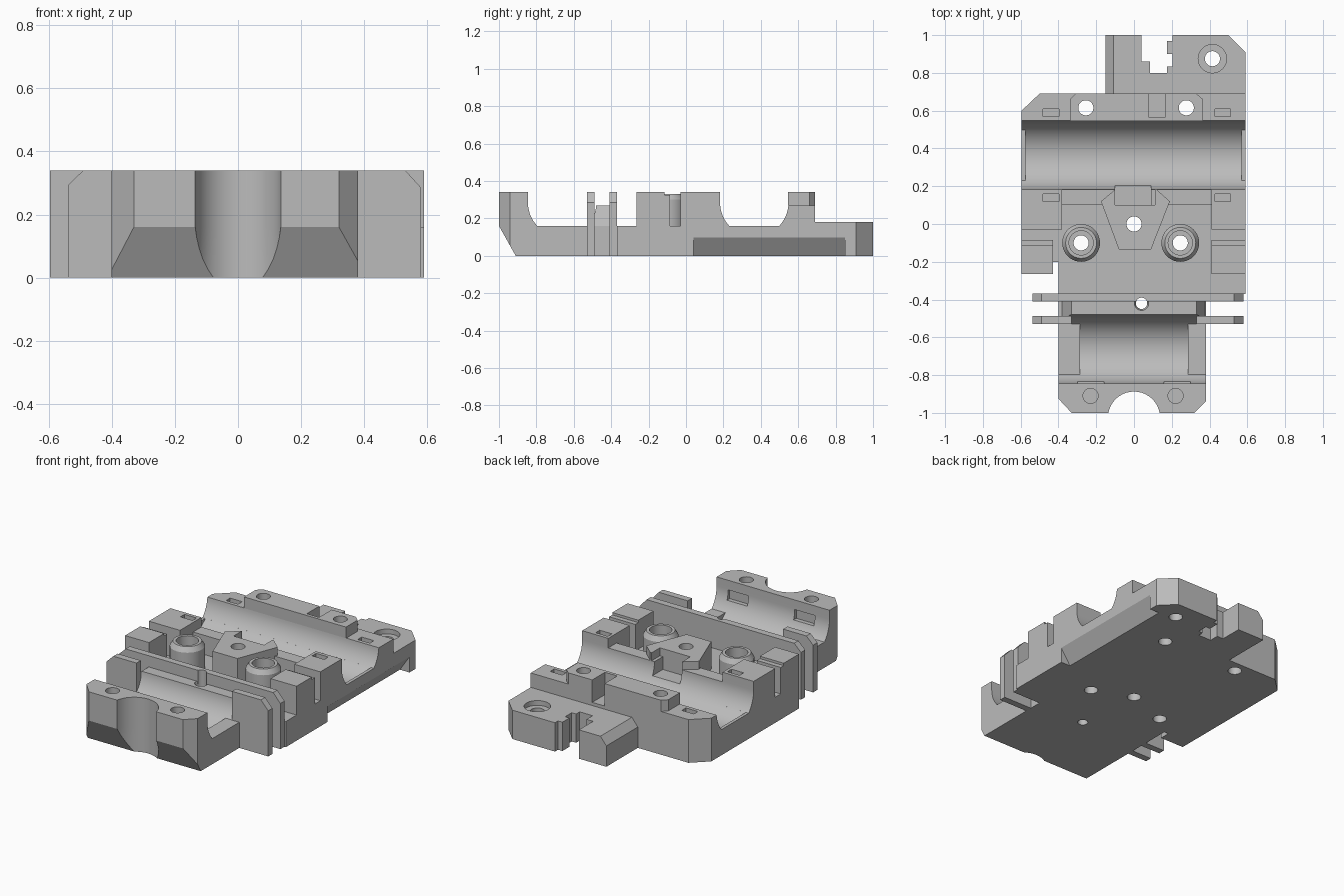
import bpy, bmesh, math
from mathutils import Matrix

cube = bpy.data.objects.get("Cube")
if cube:
    bpy.data.objects.remove(cube, do_unlink=True)

grey = bpy.data.materials.new("light_grey")
grey.use_nodes = True
grey.diffuse_color = (0.5, 0.5, 0.5, 1)
grey.node_tree.nodes["Principled BSDF"].inputs["Base Color"].default_value = (0.5, 0.5, 0.5, 1)


def finish(name, bm):
    bmesh.ops.recalc_face_normals(bm, faces=bm.faces)
    me = bpy.data.meshes.new(name)
    bm.to_mesh(me)
    bm.free()
    me.materials.append(grey)
    ob = bpy.data.objects.new(name, me)
    bpy.context.scene.collection.objects.link(ob)
    return ob


def prism(name, pts, lo, hi, axis="z"):
    """Extrude a flat outline: (x, y) along z, (x, z) along y, or (y, z) along x."""
    place = {"z": lambda a, b, c: (a, b, c), "y": lambda a, b, c: (a, c, b),
             "x": lambda a, b, c: (c, a, b)}[axis]
    bm = bmesh.new()
    face = bm.faces.new([bm.verts.new(place(a, b, lo)) for a, b in pts])
    ext = bmesh.ops.extrude_face_region(bm, geom=[face])
    vs = [v for v in ext["geom"] if isinstance(v, bmesh.types.BMVert)]
    step = [p - q for p, q in zip(place(0, 0, hi), place(0, 0, lo))]
    bmesh.ops.translate(bm, verts=vs, vec=step)
    return finish(name, bm)


def box(name, x0, x1, y0, y1, z0, z1):
    return prism(name, [(x0, y0), (x1, y0), (x1, y1), (x0, y1)], z0, z1)


def tube(name, x, y, r0, r1, z0, z1):
    bm = bmesh.new()
    bmesh.ops.create_cone(bm, cap_ends=True, segments=40, radius1=r0, radius2=r1, depth=z1 - z0,
                          matrix=Matrix.Translation((x, y, (z0 + z1) / 2)))
    return finish(name, bm)


def u_channel(y, x0, x1, floor=None):
    """Round-bottomed trough along x, flattened at floor if given."""
    r, zc, n = 0.183, 0.285, 40
    pts = [(y - r, 0.5)]
    for i in range(n + 1):
        a = math.pi + math.pi * i / n
        z = zc + r * math.sin(a)
        if floor is None or z > floor:
            pts.append((y + r * math.cos(a), z))
        elif pts[-1][1] > floor:
            half = math.sqrt(r * r - (zc - floor) ** 2)
            pts += [(y - half, floor), (y + half, floor)]
    return prism("channel_cutter", pts + [(y + r, 0.5)], x0, x1, "x")


def cut(ob, *cutters):
    for c in cutters:
        m = ob.modifiers.new("cut", "BOOLEAN")
        m.operation, m.solver, m.object = "DIFFERENCE", "EXACT", c
        bpy.context.view_layer.update()
        dg = bpy.context.evaluated_depsgraph_get()
        me = bpy.data.meshes.new_from_object(ob.evaluated_get(dg))
        ob.modifiers.clear()
        ob.data = me
        bpy.data.objects.remove(c, do_unlink=True)


def hole(x, y, r=0.04, z0=-0.1, z1=0.5):
    return tube("hole_cutter", x, y, r, r, z0, z1)


REAR, FRONT = 0.365, -0.662
BOSSES = [(-0.28, -0.1), (0.245, -0.1)]
PAD_HOLES = [(-0.255, 0.615), (0.277, 0.615)]


def front_scoop():
    return hole(0, -1.025, 0.138)


def front_slope():
    return prism("slope_cutter", [(-1.1, -0.01), (-0.905, -0.01), (-1.0, 0.16), (-1.1, 0.16)], -1, 1, "x")


# Base plate
base = prism("base_plate", [(-0.4, -0.925), (-0.33, -1), (0.32, -1), (0.38, -0.94), (0.38, -0.37),
                            (0.59, -0.37), (0.59, 0.69), (-0.5, 0.69), (-0.595, 0.6),
                            (-0.595, -0.265), (-0.43, -0.265), (-0.43, -0.2), (-0.4, -0.2)], 0, 0.16)


def edge_slope():
    return prism("edge_cutter", [(0.51, -0.02), (0.7, -0.02), (0.7, 0.1), (0.592, 0.1)], 0.04, 0.85, "y")


cut(base, front_slope(), front_scoop(), u_channel(REAR, -0.575, 0.57), u_channel(FRONT, -0.285, 0.285),
    edge_slope(), hole(0, 0), hole(0.04, -0.42, 0.03),
    *[hole(x, y) for x, y in BOSSES + PAD_HOLES])

# Front clamp wall with blind screw holes
front = prism("front_wall", [(-0.4, -0.925), (-0.33, -1), (0.32, -1), (0.38, -0.94),
                             (0.38, -0.78), (-0.4, -0.78)], 0.16, 0.34)
cut(front, front_scoop(), u_channel(FRONT, -0.7, 0.7),
    *[hole(x, -0.91, 0.04, 0.27) for x in (-0.23, 0.22)],
    *[box("slot_cutter", x - 0.07, x + 0.07, -0.86, -0.82, 0.22, 0.28) for x in (-0.23, 0.23)])

# Crossing fins and the bridge between them
for name, y in (("front_fin", -0.53), ("rear_fin", -0.41)):
    fin = prism(name, [(-0.537, 0), (0.58, 0), (0.58, 0.285), (0.53, 0.34),
                       (-0.49, 0.34), (-0.537, 0.295)], y, y + 0.042, "y")
    if name == "front_fin":
        cut(fin, box("gap_cutter", -0.33, 0.33, -0.6, -0.45, 0.16, 0.5),
            box("gap_cutter", -0.33, 0.33, -0.6, -0.45, -0.1, 0.16))
    else:
        cut(fin, hole(0.04, -0.42, 0.03))
bridge = prism("bridge", [(-0.38, 0.16), (0.375, 0.16), (0.33, 0.27), (-0.33, 0.27)], -0.53, -0.4, "y")
cut(bridge, u_channel(FRONT, -0.7, 0.7), hole(0.04, -0.42, 0.03),
    tube("sink_cutter", 0.04, -0.42, 0.02, 0.045, 0.22, 0.29))

# Side blocks, each split by a groove and slotted near the channel
for side, x0, x1, inner in (("right", -0.595, -0.38, -0.43), ("left", 0.41, 0.59, 0.41)):
    rear = box(side + "_rear_block", x0, x1, -0.03, 0.24, 0.16, 0.34)
    sx = -0.44 if side == "right" else 0.47
    cut(rear, u_channel(REAR, -0.7, 0.7, 0.16),
        box("slot_cutter", sx - 0.042, sx + 0.042, 0.12, 0.16, 0.2, 0.5))
    low, high = sorted((inner, -0.595 if side == "right" else 0.59))
    box(side + "_front_block", low, high, -0.265, -0.115, 0.16, 0.34)
    box(side + "_groove_step", low, high, -0.115, -0.085, 0.16, 0.325)

# Low front lip of the rear channel
lip = box("channel_lip", -0.38, 0.41, 0.1, 0.24, 0.16, 0.28)
cut(lip, u_channel(REAR, -0.7, 0.7), box("notch_cutter", -0.1, 0.09, 0.08, 0.3, 0.2, 0.5))

# Central wedge block
wedge = prism("centre_wedge", [(-0.08, -0.135), (0.09, -0.135), (0.19, 0.12), (0.12, 0.182),
                               (-0.1, 0.182), (-0.175, 0.12)], 0.16, 0.33)
cut(wedge, hole(0, 0), box("notch_cutter", -0.1, 0.11, 0.1, 0.3, 0.2, 0.5))

# Screw bosses with a chamfered rim
for i, (x, y) in enumerate(BOSSES):
    boss = tube("screw_boss_%d" % i, x, y, 0.1, 0.1, 0.16, 0.3)
    rim = tube("boss_rim_%d" % i, x, y, 0.1, 0.082, 0.3, 0.33)
    for part in (boss, rim):
        cut(part, hole(x, y, 0.064, 0.2))
    cut(boss, hole(x, y))

# Rear wall and its raised pad
wall = prism("rear_wall", [(-0.595, 0.48), (0.59, 0.48), (0.59, 0.69), (-0.5, 0.69), (-0.595, 0.6)],
             0.16, 0.27)
cut(wall, u_channel(REAR, -0.7, 0.7, 0.16), box("notch_cutter", 0.08, 0.165, 0.565, 0.75, 0.2, 0.5),
    *[hole(x, y) for x, y in PAD_HOLES],
    *[box("slot_cutter", x - 0.042, x + 0.042, 0.57, 0.61, 0.17, 0.5) for x in (-0.44, 0.47)])
pad = prism("rear_pad", [(-0.34, 0.545), (0.365, 0.545), (0.365, 0.66), (0.33, 0.69),
                         (-0.31, 0.69), (-0.34, 0.66)], 0.27, 0.34)
cut(pad, box("notch_cutter", 0.08, 0.165, 0.565, 0.75, 0.2, 0.5), *[hole(x, y) for x, y in PAD_HOLES])

# Tail bracket with a stepped slot and a countersunk hole
tail = prism("tail_bracket", [(-0.15, 0.69), (0.59, 0.69), (0.59, 0.91), (0.5, 1), (0.205, 1),
                              (0.205, 0.97), (0.175, 0.97), (0.175, 0.9), (0.205, 0.9), (0.205, 0.835),
                              (0.175, 0.835), (0.175, 0.8), (0.085, 0.8), (0.085, 0.86), (0.04, 0.86),
                              (0.04, 1), (-0.15, 1)], 0, 0.18)
cut(tail, hole(0.415, 0.875), hole(0.415, 0.875, 0.075, 0.15), edge_slope(),
    prism("bevel_cutter", [(-0.2, 0.13), (-0.15, 0.13), (-0.105, 0.185), (-0.2, 0.185)], 0.69, 1.1, "y"))

# Smooth round walls while keeping edges crisp
for ob in bpy.context.scene.objects:
    ob.select_set(ob.type == "MESH")
bpy.context.view_layer.objects.active = base
bpy.ops.object.shade_smooth_by_angle(angle=math.radians(25))
